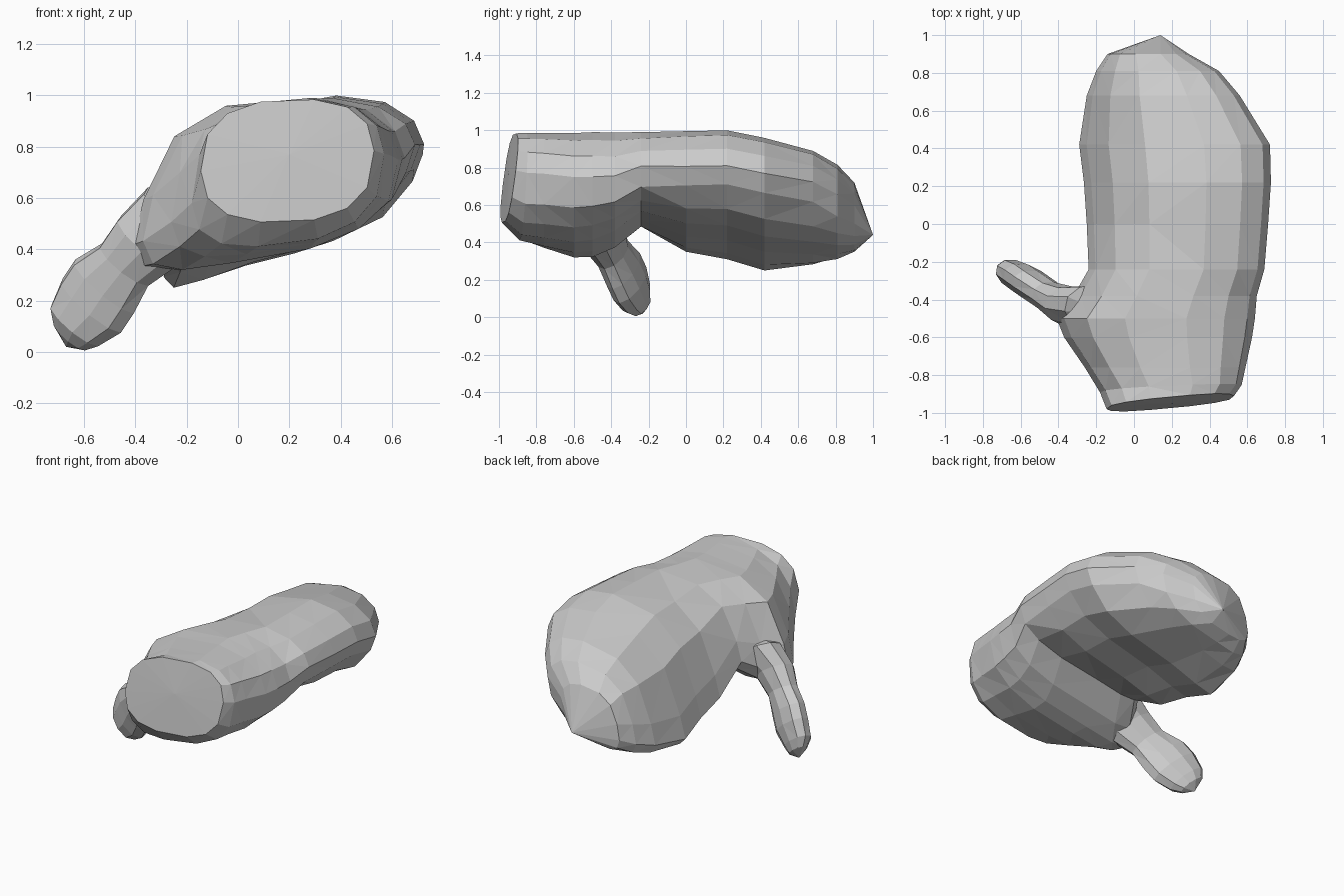
import bpy, bmesh
from math import sin, cos, pi, copysign
from mathutils import Vector

if "Cube" in bpy.data.objects:
    bpy.data.objects.remove(bpy.data.objects["Cube"])


def loft(name, rings, start, end):
    """Skin a list of point rings and close both ends with a triangle fan."""
    bm = bmesh.new()
    loops = [[bm.verts.new(p) for p in r] for r in rings]
    n = len(loops[0])
    for a, b in zip(loops, loops[1:]):
        for i in range(n):
            j = (i + 1) % n
            bm.faces.new((a[i], a[j], b[j], b[i]))
    for ring, point in ((loops[0], start), (loops[-1], end)):
        tip = bm.verts.new(point)
        for i in range(n):
            bm.faces.new((ring[i], ring[(i + 1) % n], tip))
    bmesh.ops.triangulate(bm, faces=[f for f in bm.faces if len(f.verts) == 4])
    bmesh.ops.recalc_face_normals(bm, faces=bm.faces)
    mesh = bpy.data.meshes.new(name)
    bm.to_mesh(mesh)
    bm.free()
    obj = bpy.data.objects.new(name, mesh)
    bpy.context.collection.objects.link(obj)
    return obj


def power(v, e=0.78):
    return copysign(abs(v) ** e, v)


def hand_ring(y, x0, x1, z0, z1, lean, skew=0.0, slant=0.0, n=14):
    """Leaning oval in the given x and z range; skew leans the lower left more."""
    pts = []
    for i in range(n):
        t = 2 * pi * i / n
        u = power(cos(t))
        v = power(sin(t + lean - skew * cos(t - pi / 4)))
        pts.append((x0 + (x1 - x0) * (u + 1) / 2,
                    y + slant * (u + v) / 2,
                    z0 + (z1 - z0) * (v + 1) / 2))
    return pts


# Mitten body: cuff, palm, hollow below the palm, fingers
sections = [
    (-0.945, -0.145, 0.53, 0.505, 0.985, 0.1, 0.0, 0.06),
    (-0.87, -0.18, 0.57, 0.41, 0.985, 0.25, 0.1, 0.03),
    (-0.76, -0.26, 0.59, 0.37, 0.985, 0.35, 0.2),
    (-0.60, -0.37, 0.625, 0.32, 0.985, 0.42, 0.3),
    (-0.50, -0.41, 0.64, 0.32, 0.99, 0.45, 0.35),
    (-0.38, -0.32, 0.65, 0.37, 0.99, 0.45, 0.4),
    (-0.24, -0.24, 0.69, 0.48, 0.99, 0.5, 0.42),
    (0.00, -0.25, 0.71, 0.35, 0.995, 0.65, 0.45),
    (0.22, -0.265, 0.725, 0.31, 1.0, 0.7, 0.47),
    (0.42, -0.29, 0.72, 0.25, 0.96, 0.7, 0.45),
    (0.68, -0.25, 0.56, 0.28, 0.89, 0.62, 0.35),
    (0.81, -0.20, 0.45, 0.31, 0.815, 0.5, 0.3),
    (0.90, -0.14, 0.29, 0.35, 0.72, 0.4, 0.2),
]
loft("mitten_body", [hand_ring(*s) for s in sections],
     (0.2, -0.95, 0.77), (0.14, 1.0, 0.44))

# Thumb: oval rings (x, y, z, half width, half thickness) along a bent path
path = [
    (-0.22, -0.45, 0.52, 0.19, 0.13),
    (-0.35, -0.435, 0.43, 0.155, 0.11),
    (-0.44, -0.39, 0.34, 0.13, 0.085),
    (-0.52, -0.335, 0.255, 0.165, 0.085),
    (-0.57, -0.30, 0.18, 0.165, 0.085),
    (-0.635, -0.265, 0.105, 0.13, 0.075),
    (-0.655, -0.24, 0.06, 0.085, 0.05),
]
wide = Vector((0.7, -0.35, -0.65)).normalized()
thick = Vector((0.54, 0.84, 0.06)).normalized()
rings = [[Vector((x, y, z)) + wide * w * cos(2 * pi * i / 10)
          + thick * h * sin(2 * pi * i / 10) for i in range(10)]
         for x, y, z, w, h in path]
loft("thumb", rings, (-0.15, -0.48, 0.6), (-0.67, -0.23, 0.02))
